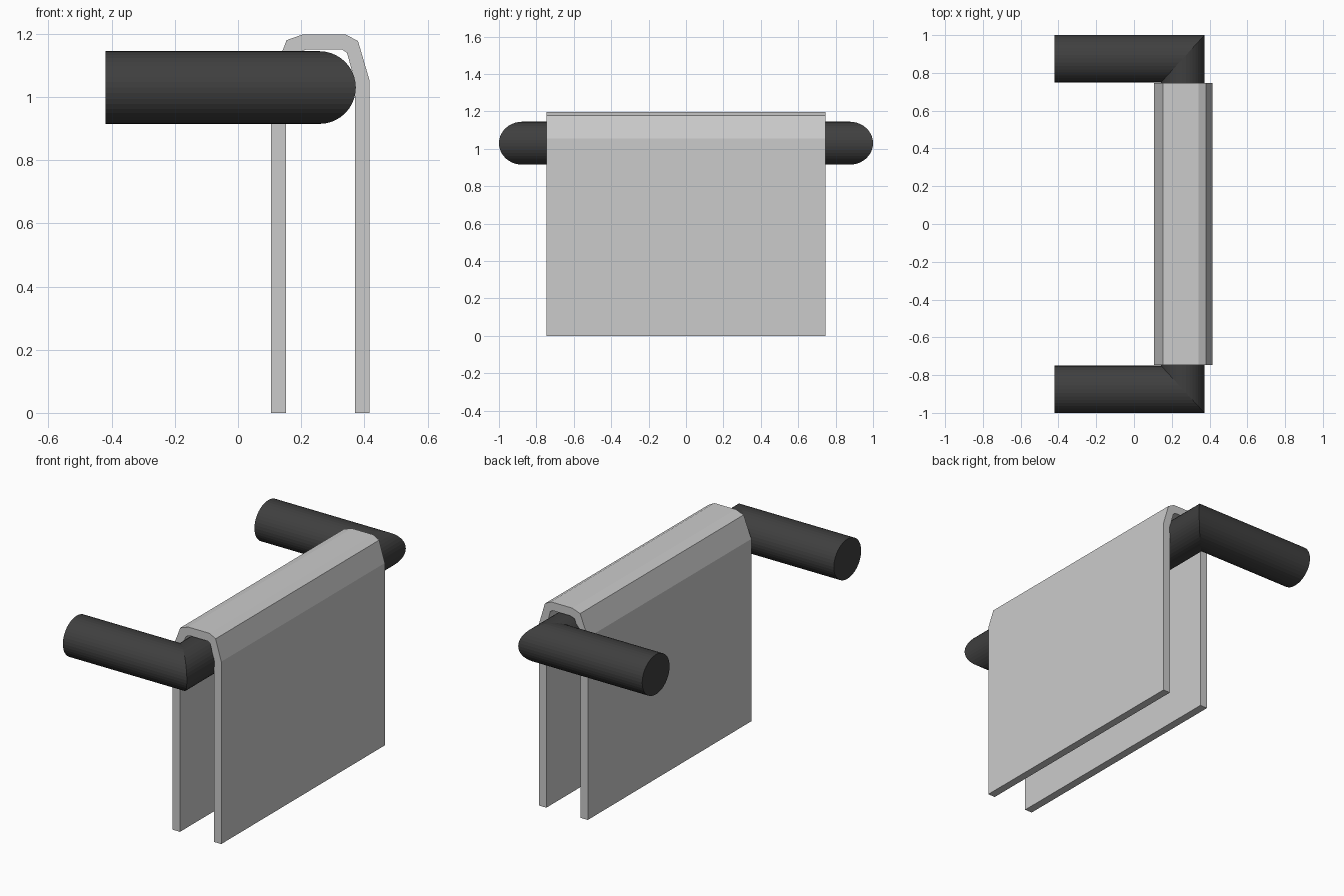
import bpy, bmesh
from math import cos, sin, pi

cube = bpy.data.objects.get("Cube")
if cube:
    bpy.data.objects.remove(cube, do_unlink=True)


def material(name, value):
    m = bpy.data.materials.new(name)
    m.use_nodes = True
    colour = (value, value, value, 1)
    m.diffuse_color = colour
    m.node_tree.nodes["Principled BSDF"].inputs["Base Color"].default_value = colour
    return m


def bridge(name, rings, mat):
    """Join successive rings of points into a closed solid with end caps."""
    bm = bmesh.new()
    loops = [[bm.verts.new(p) for p in ring] for ring in rings]
    n = len(loops[0])
    for a, b in zip(loops, loops[1:]):
        for i in range(n):
            j = (i + 1) % n
            bm.faces.new((a[i], a[j], b[j], b[i]))
    bm.faces.new(loops[0])
    bm.faces.new(loops[-1])
    bmesh.ops.recalc_face_normals(bm, faces=bm.faces)
    mesh = bpy.data.meshes.new(name)
    bm.to_mesh(mesh)
    bm.free()
    mesh.materials.append(mat)
    obj = bpy.data.objects.new(name, mesh)
    bpy.context.collection.objects.link(obj)
    return obj


dark = material("dark metal", 0.05)
grey = material("light grey cloth", 0.6)

# Rail: round bar with two mitred arms reaching back
SIDES = 40
BAR_X, BAR_Z, RADIUS = 0.258, 1.03, 0.115
ARM_Y, ARM_RADIUS, ARM_END = 0.875, 0.125, -0.42


def rail_ring(side, at_corner):
    ring = []
    for i in range(SIDES):
        a = 2 * pi * i / SIDES
        x = BAR_X + RADIUS * cos(a) if at_corner else ARM_END
        ring.append((x, side * (ARM_Y + ARM_RADIUS * cos(a)), BAR_Z + RADIUS * sin(a)))
    return ring


bridge("towel_rail",
       [rail_ring(-1, False), rail_ring(-1, True), rail_ring(1, True), rail_ring(1, False)],
       dark)

# Towel: folded sheet hanging over the bar
outer = [(0.105, 0), (0.105, 1.054), (0.154, 1.18), (0.205, 1.198),
         (0.341, 1.198), (0.38, 1.177), (0.416, 1.054), (0.416, 0)]
inner = [(0.37, 0), (0.37, 1.05), (0.345, 1.14), (0.33, 1.15),
         (0.215, 1.15), (0.19, 1.14), (0.152, 1.045), (0.152, 0)]
bridge("towel", [[(x, y, z) for x, z in outer + inner] for y in (-0.747, 0.747)], grey)
